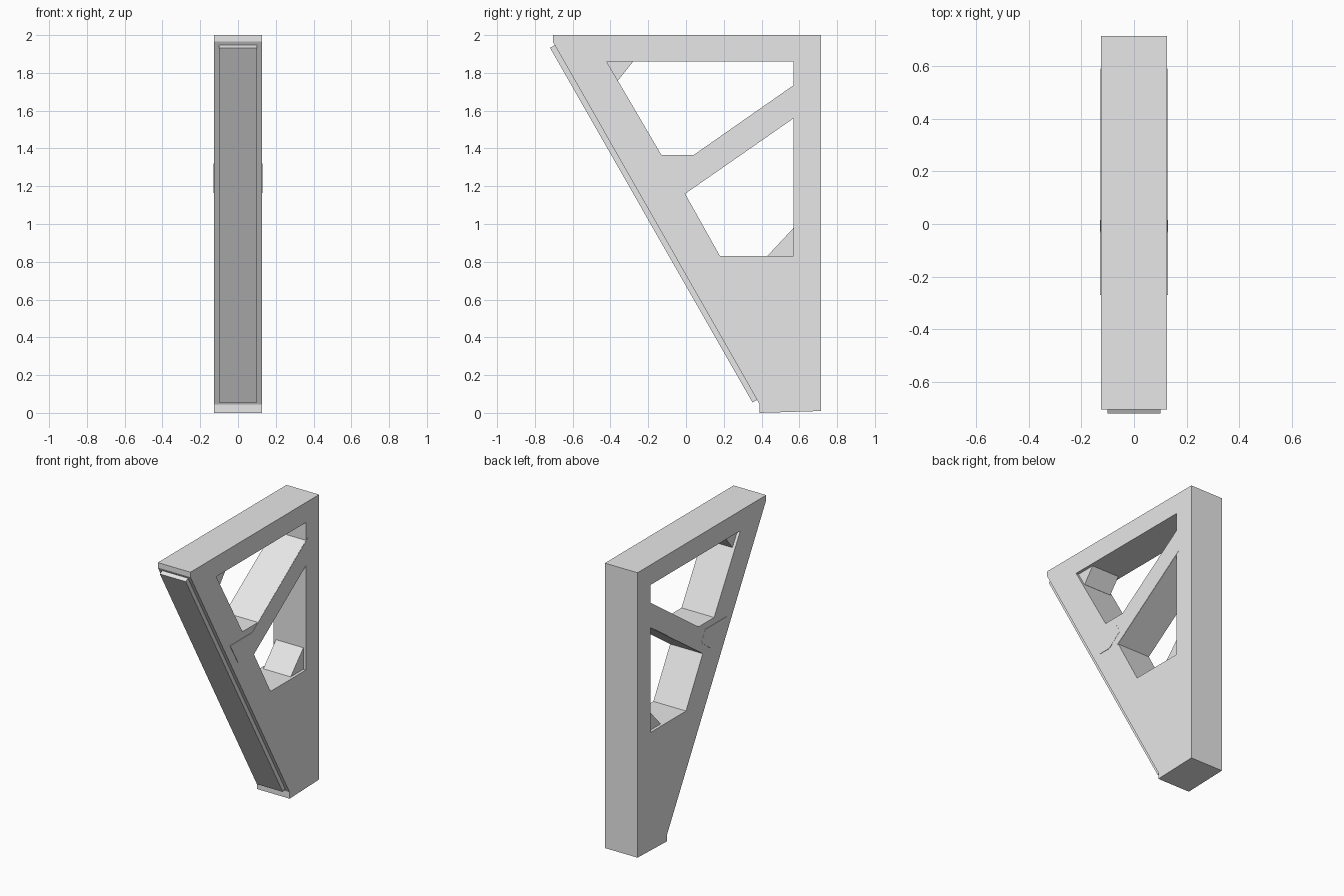
import bpy
from mathutils import Matrix

cube = bpy.data.objects.get("Cube")
if cube:
    bpy.data.objects.remove(cube, do_unlink=True)

grey = bpy.data.materials.new("plain grey")
grey.use_nodes = True
grey.diffuse_color = (0.8, 0.8, 0.8, 1)
grey.node_tree.nodes["Principled BSDF"].inputs["Base Color"].default_value = (0.8, 0.8, 0.8, 1)

# Profile axes (y, z, depth) turned to stand in the world
STAND = Matrix(((0, 0, 1, 0), (1, 0, 0, 0), (0, 1, 0, 0), (0, 0, 0, 1)))


def slab(name, half_width, *loops):
    """Extrude a side profile (first loop) with holes (other loops) across x."""
    curve = bpy.data.curves.new(name + "_profile", 'CURVE')
    curve.dimensions = '2D'
    curve.fill_mode = 'BOTH'
    curve.extrude = half_width
    for loop in loops:
        spline = curve.splines.new('POLY')
        spline.points.add(len(loop) - 1)
        for point, (y, z) in zip(spline.points, loop):
            point.co = (y, z, 0, 1)
        spline.use_cyclic_u = True
        spline.use_smooth = False
    temp = bpy.data.objects.new(name + "_temp", curve)
    bpy.context.collection.objects.link(temp)
    graph = bpy.context.evaluated_depsgraph_get()
    mesh = bpy.data.meshes.new_from_object(temp.evaluated_get(graph))
    bpy.data.objects.remove(temp, do_unlink=True)
    bpy.data.curves.remove(curve)
    mesh.name = name
    mesh.transform(STAND)
    mesh.materials.clear()
    mesh.materials.append(grey)
    mesh.shade_flat()
    obj = bpy.data.objects.new(name, mesh)
    bpy.context.collection.objects.link(obj)
    return obj


# Main frame with its two openings
outline = [(-0.705, 2), (0.715, 2), (0.715, 0.01), (0.39, 0), (0.39, 0.045), (-0.705, 1.965)]
upper_opening = [(-0.42, 1.86), (0.57, 1.86), (0.57, 1.735), (0.04, 1.365), (-0.13, 1.365)]
lower_opening = [(0.57, 1.56), (0.57, 0.83), (0.18, 0.83), (-0.005, 1.16)]
slab("frame", 0.126, outline, upper_opening, lower_opening)

# Recessed gussets in the corners of the openings
slab("upper_gusset", 0.106, [(-0.43, 1.87), (-0.28, 1.87), (-0.28, 1.86), (-0.36, 1.76), (-0.37, 1.76)])
slab("lower_gusset", 0.106, [(0.58, 0.82), (0.58, 0.98), (0.57, 0.98), (0.43, 0.83), (0.43, 0.82)])

# Diagonal brace, a hair wider than the frame, and the joint plate at its foot
slab("diagonal_brace", 0.128, [(-0.145, 1.236), (-0.015, 1.155), (0.59, 1.576), (0.59, 1.747)])
slab("joint_plate", 0.129, [(-0.27, 1.32), (-0.03, 1.32), (0.015, 1.245), (-0.09, 1.165), (-0.18, 1.165)])

# Raised strip along the sloping front edge
slab("front_strip", 0.1, [(-0.72, 1.933), (-0.68, 1.955), (0.39, 0.077), (0.352, 0.055)])
